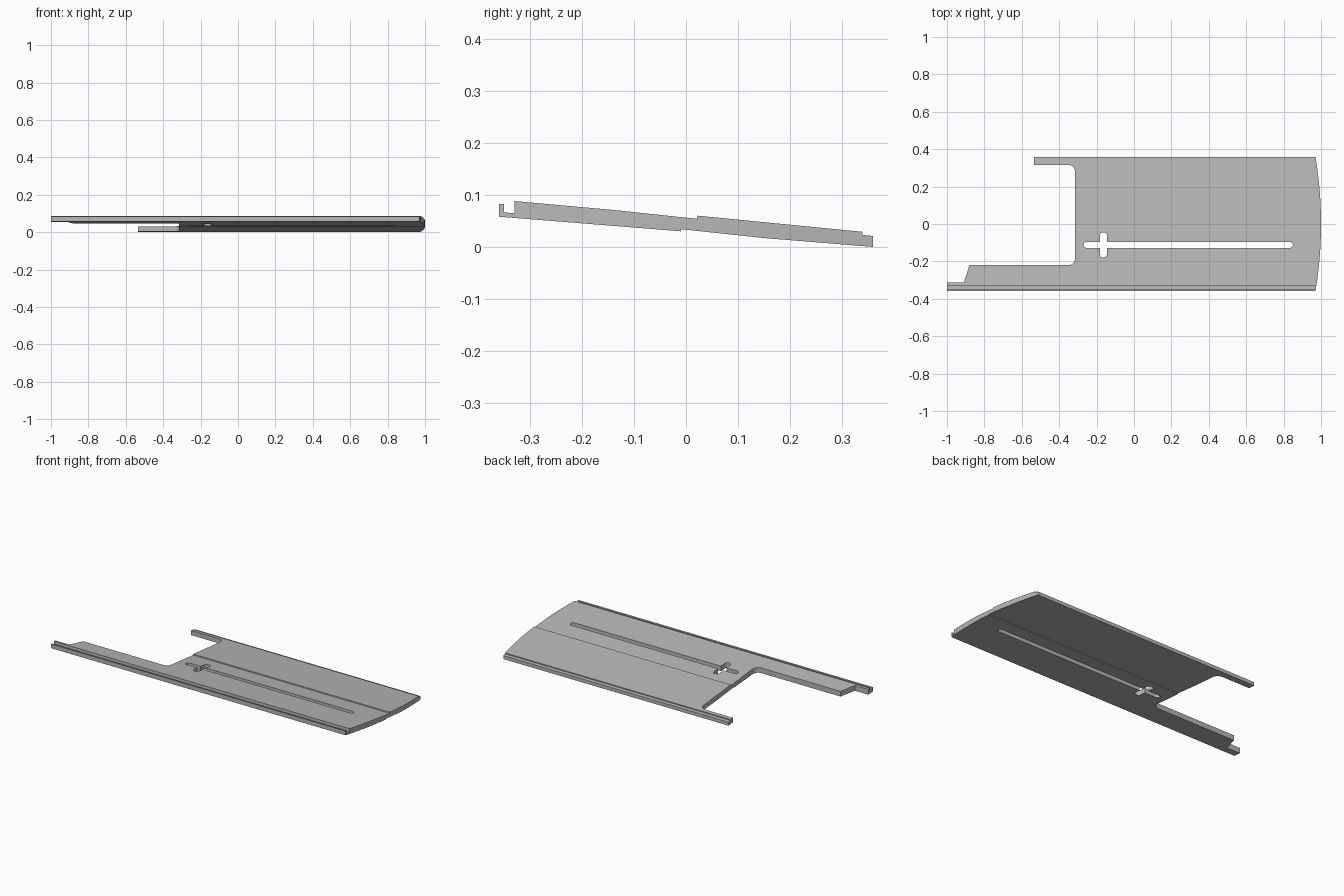
import bpy
import bmesh
from math import sin, cos, pi, radians, asin
from mathutils import Vector

cube = bpy.data.objects.get("Cube")
if cube:
    bpy.data.objects.remove(cube)

grey = bpy.data.materials.new("plain grey")
grey.use_nodes = True
colour = (0.48, 0.48, 0.48, 1)
grey.diffuse_color = colour
grey.node_tree.nodes["Principled BSDF"].inputs["Base Color"].default_value = colour


def prism(name, points, offset):
    """Extrude a closed polygon along an offset vector."""
    bm = bmesh.new()
    face = bm.faces.new([bm.verts.new(p) for p in points])
    new = bmesh.ops.extrude_face_region(bm, geom=[face])["geom"]
    bmesh.ops.translate(bm, vec=Vector(offset),
                        verts=[v for v in new if isinstance(v, bmesh.types.BMVert)])
    bmesh.ops.recalc_face_normals(bm, faces=bm.faces)
    mesh = bpy.data.meshes.new(name)
    bm.to_mesh(mesh)
    bm.free()
    mesh.materials.append(grey)
    obj = bpy.data.objects.new(name, mesh)
    bpy.context.scene.collection.objects.link(obj)
    return obj


def arc(cx, cy, r, start, end, steps=8):
    return [(cx + r * cos(radians(start + (end - start) * i / steps)),
             cy + r * sin(radians(start + (end - start) * i / steps)))
            for i in range(steps + 1)]


def rounded_slot(x0, x1, y0, y1, r):
    return (arc(x1 - r, y0 + r, r, -90, -1) + arc(x1 - r, y1 - r, r, 1, 90)
            + arc(x0 + r, y1 - r, r, 90, 179) + arc(x0 + r, y0 + r, r, 181, 270))


def cut(target, name, outline, operation):
    cutter = prism(name, [(x, y, -0.2) for x, y in outline], (0, 0, 0.5))
    cutter.hide_render = True
    mod = target.modifiers.new(name, 'BOOLEAN')
    mod.operation = operation
    mod.solver = 'EXACT'
    mod.object = cutter
    bpy.context.view_layer.objects.active = target
    bpy.ops.object.modifier_apply(modifier=name)
    bpy.data.objects.remove(cutter)


# Tilted lapped-board section, with front groove, lap steps and back rebate
section = [(-0.359, 0.058), (-0.01, 0.030), (-0.009, 0.034), (0.15, 0.017),
           (0.359, 0.0), (0.359, 0.021), (0.339, 0.023), (0.339, 0.029),
           (0.022, 0.060), (0.021, 0.054), (-0.14, 0.071), (-0.329, 0.088),
           (-0.329, 0.065), (-0.349, 0.066), (-0.349, 0.082), (-0.359, 0.083)]
panel = prism("lapped_board_panel", [(-1.1, y, z) for y, z in section], (2.2, 0, 0))

# Plan outline: bowed right end, notched left end with two rails
radius = 2.175
half = asin(0.4 / radius) * 180 / pi
outline = ([(-1, -0.4)] + arc(1 - radius, 0, radius, -half, half, 24)
           + [(-0.535, 0.4), (-0.535, 0.316)]
           + arc(-0.35, 0.281, 0.035, 90, 0)
           + arc(-0.35, -0.185, 0.035, 0, -90)
           + [(-0.88, -0.22), (-0.91, -0.314), (-1, -0.314)])
cut(panel, "plan_trim", outline, 'INTERSECT')

# Long slot and short crossing slot
cut(panel, "long_slot", rounded_slot(-0.27, 0.85, -0.127, -0.097, 0.0148), 'DIFFERENCE')
cut(panel, "cross_slot", rounded_slot(-0.182, -0.145, -0.178, -0.046, 0.015), 'DIFFERENCE')

panel.select_set(True)
bpy.context.view_layer.objects.active = panel
bpy.ops.object.shade_smooth_by_angle(angle=radians(20))
